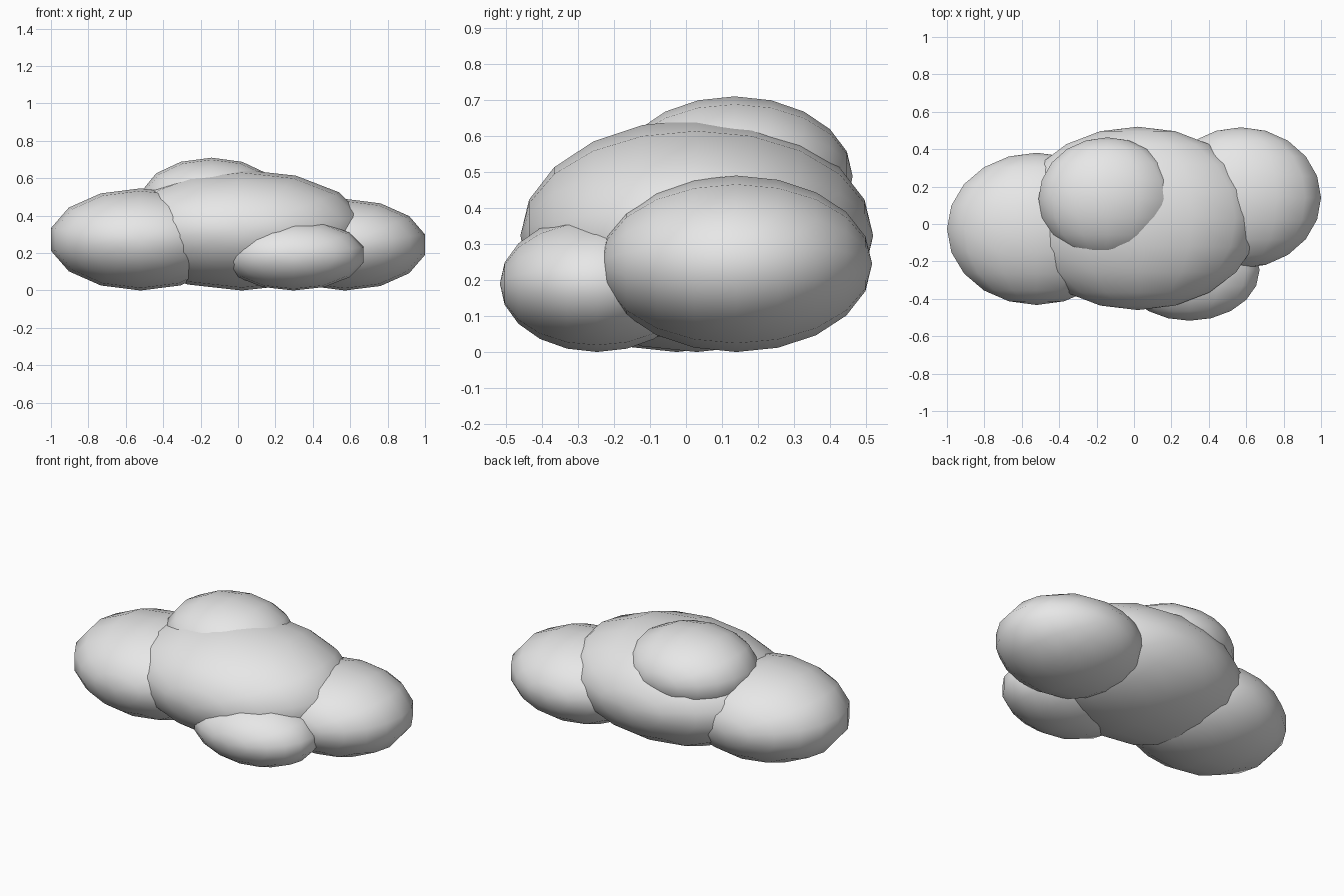
import bpy, bmesh, math
from mathutils import Matrix

cube = bpy.data.objects.get("Cube")
if cube:
    bpy.data.objects.remove(cube, do_unlink=True)

# Single pale grey material
grey = bpy.data.materials.new("pale_grey")
grey.use_nodes = True
grey.diffuse_color = (0.8, 0.8, 0.8, 1)
grey.node_tree.nodes["Principled BSDF"].inputs["Base Color"].default_value = (0.8, 0.8, 0.8, 1)


def puff(name, centre, radii):
    """Smooth ellipsoid with poles along y and a vertex row along its top."""
    bm = bmesh.new()
    bmesh.ops.create_uvsphere(bm, u_segments=14, v_segments=10, radius=1)
    rim = next(v.co for v in bm.verts if abs(v.co.z) < 0.01)
    turn = math.pi / 2 - math.atan2(rim.y, rim.x)
    bm.transform(Matrix.Diagonal((*radii, 1))
                 @ Matrix.Rotation(math.pi / 2, 4, 'X')
                 @ Matrix.Rotation(turn, 4, 'Z'))
    for face in bm.faces:
        face.smooth = True
    mesh = bpy.data.meshes.new(name)
    bm.to_mesh(mesh)
    bm.free()
    mesh.materials.append(grey)
    obj = bpy.data.objects.new(name, mesh)
    obj.location = centre
    bpy.context.collection.objects.link(obj)


# Overlapping puffs of the cloud
puff("main_puff", (0.02, 0.03, 0.323), (0.667, 0.49, 0.323))
puff("right_puff", (-0.521, -0.026, 0.273), (0.491, 0.407, 0.273))
puff("left_puff", (0.572, 0.14, 0.245), (0.439, 0.377, 0.245))
puff("top_puff", (-0.142, 0.135, 0.488), (0.378, 0.328, 0.222))
puff("front_puff", (0.297, -0.247, 0.19), (0.384, 0.27, 0.19))
